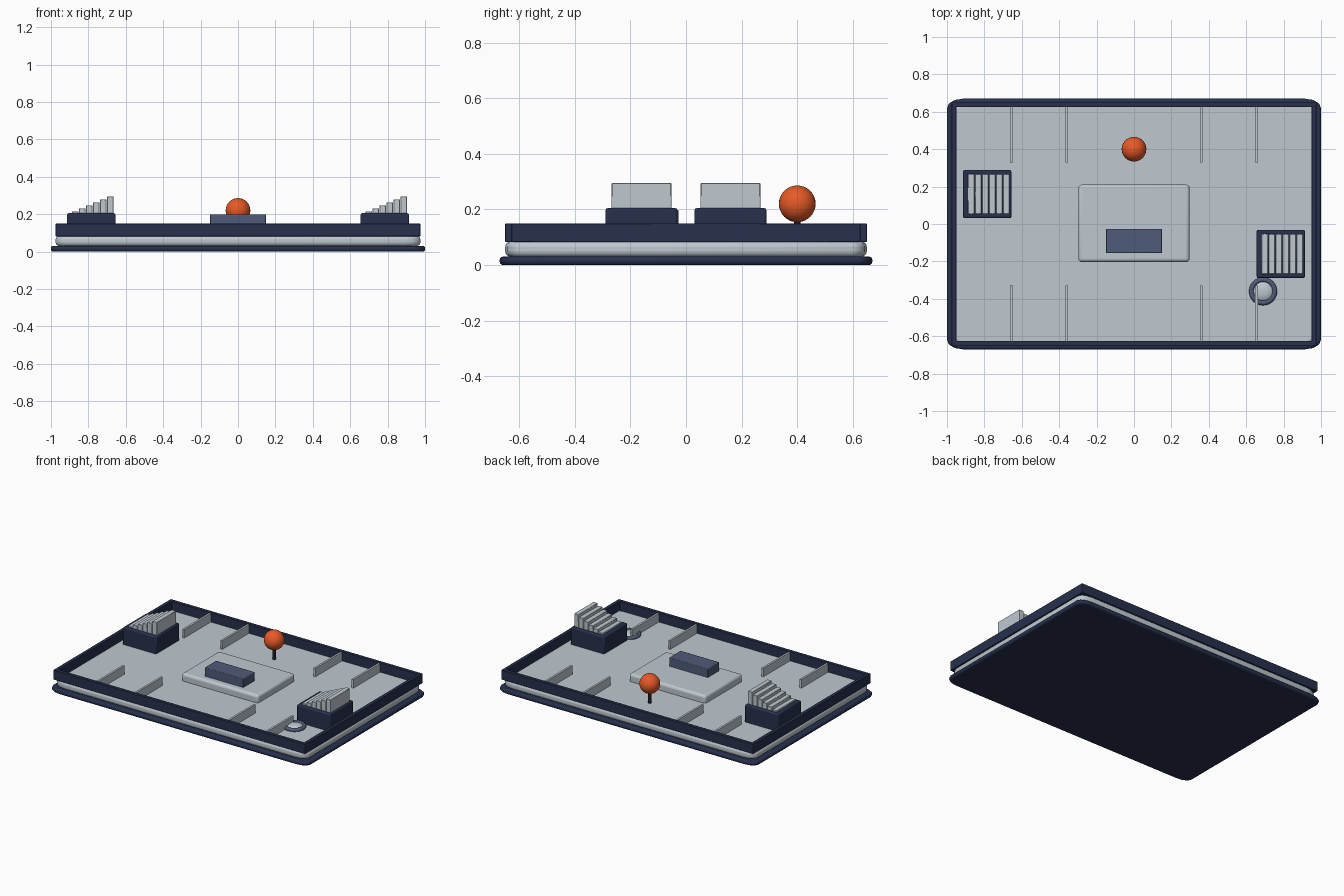
import bpy, bmesh, math
from mathutils import Matrix

cube = bpy.data.objects.get("Cube")
if cube:
    bpy.data.objects.remove(cube, do_unlink=True)


def material(name, rgb):
    m = bpy.data.materials.new(name)
    m.use_nodes = True
    m.diffuse_color = (*rgb, 1)
    m.node_tree.nodes["Principled BSDF"].inputs["Base Color"].default_value = (*rgb, 1)
    return m


NAVY = material("navy", (0.020, 0.030, 0.075))
LIGHT = material("light grey", (0.52, 0.58, 0.63))
SLATE = material("slate blue", (0.078, 0.105, 0.19))
ORANGE = material("orange", (0.80, 0.10, 0.02))
BLACK = material("dark stem", (0.010, 0.013, 0.025))


def finish(name, bm, mat, bevel=0, segments=2, smooth=True):
    bmesh.ops.recalc_face_normals(bm, faces=bm.faces)
    mesh = bpy.data.meshes.new(name)
    bm.to_mesh(mesh)
    bm.free()
    mesh.materials.append(mat)
    obj = bpy.data.objects.new(name, mesh)
    bpy.context.collection.objects.link(obj)
    if bevel:
        mod = obj.modifiers.new("Bevel", "BEVEL")
        mod.width, mod.segments = bevel, segments
        mod.limit_method, mod.angle_limit = "ANGLE", math.radians(50)
    bpy.ops.object.select_all(action="DESELECT")
    obj.select_set(True)
    bpy.context.view_layer.objects.active = obj
    if smooth:
        bpy.ops.object.shade_smooth_by_angle(angle=math.radians(40))
    return obj


def box(name, x, y, z, mat, bevel=0, segments=2):
    """Box from (min, max) pairs."""
    bm = bmesh.new()
    bmesh.ops.create_cube(bm, size=1)
    for v in bm.verts:
        v.co = [(lo + hi) / 2 + c * (hi - lo) for c, (lo, hi) in zip(v.co, (x, y, z))]
    return finish(name, bm, mat, bevel, segments)


def slab(name, hx, hy, z0, z1, rx, ry, mat, bevel, segments):
    """Flat plate with elliptical corners."""
    bm = bmesh.new()
    ring = []
    for quarter, (sx, sy) in enumerate(((1, 1), (-1, 1), (-1, -1), (1, -1))):
        for i in range(4):
            a = math.pi / 2 * (quarter + i / 3)
            ring.append(bm.verts.new((sx * (hx - rx) + rx * math.cos(a),
                                      sy * (hy - ry) + ry * math.sin(a), z0)))
    face = bm.faces.new(ring)
    out = bmesh.ops.extrude_face_region(bm, geom=[face])
    top = [g for g in out["geom"] if isinstance(g, bmesh.types.BMVert)]
    bmesh.ops.translate(bm, verts=top, vec=(0, 0, z1 - z0))
    return finish(name, bm, mat, bevel, segments)


def ball(name, at, scale, mat, u=32, v=16):
    bm = bmesh.new()
    bmesh.ops.create_uvsphere(bm, u_segments=u, v_segments=v, radius=1)
    bmesh.ops.transform(bm, matrix=Matrix.Translation(at) @ Matrix.Diagonal((*scale, 1)), verts=bm.verts)
    return finish(name, bm, mat)


# Base, floor plate and surrounding rim
FLOOR = 0.085
slab("base_slab", 1, 0.67, 0, 0.03, 0.085, 0.05, NAVY, 0.012, 3)
slab("floor_plate", 0.975, 0.65, 0.03, FLOOR, 0.085, 0.05, LIGHT, 0.02, 4)
for s, side in ((1, "left"), (-1, "right")):
    xs = sorted((s * 0.95, s * 0.975))
    box(f"{side}_rim", xs, (-0.628, 0.628), (0.082, 0.15), NAVY, 0.003)
for s, side in ((1, "back"), (-1, "front")):
    ys = sorted((s * 0.625, s * 0.65))
    box(f"{side}_rim", (-0.975, 0.975), ys, (0.082, 0.15), NAVY, 0.003)
    # Dividers reaching in from this rim
    for i, x in enumerate((-0.655, -0.36, 0.36, 0.655)):
        box(f"{side}_divider_{i + 1}", (x - 0.007, x + 0.007),
            sorted((s * 0.33, s * 0.63)), (FLOOR - 0.01, 0.145), LIGHT)

# Raised centre platform with a block on it
box("centre_platform", (-0.297, 0.297), (-0.203, 0.21), (0.07, 0.138), LIGHT, 0.018, 4)
box("centre_block", (-0.15, 0.15), (-0.155, -0.027), (0.13, 0.198), SLATE, 0.004)

# Card trays with stepped cards
for s, side in ((1, "left"), (-1, "right")):
    cx, cy = s * 0.785, -s * 0.16
    box(f"{side}_tray", (cx - 0.129, cx + 0.129), (cy - 0.129, cy + 0.129),
        (FLOOR - 0.01, 0.205), NAVY, 0.008)
    for i in range(6):
        x = cx - 0.103 + i * 0.0375
        box(f"{side}_card_{i + 1}", (x, x + 0.034), (cy - 0.107, cy + 0.107),
            (0.15, 0.215 + i * 0.016), LIGHT, 0.002, 1)

# Ball on a stem
ball("ball", (0, 0.4, 0.22), (0.066,) * 3, ORANGE)
stem = bmesh.new()
bmesh.ops.create_cone(stem, cap_ends=True, segments=16, radius1=0.011, radius2=0.011, depth=0.11,
                      matrix=Matrix.Translation((0, 0.4, 0.125)))
finish("ball_stem", stem, BLACK)

# Round dish: ring with a low dome
DX, DY = 0.69, -0.36
bpy.ops.mesh.primitive_torus_add(location=(DX, DY, 0.092), major_radius=0.062, minor_radius=0.013,
                                 major_segments=32, minor_segments=10)
ring = bpy.context.object
ring.name = "dish_ring"
ring.data.materials.append(SLATE)
bpy.ops.object.shade_smooth_by_angle(angle=math.radians(60))
ball("dish_dome", (DX, DY, FLOOR), (0.057, 0.057, 0.025), LIGHT)
